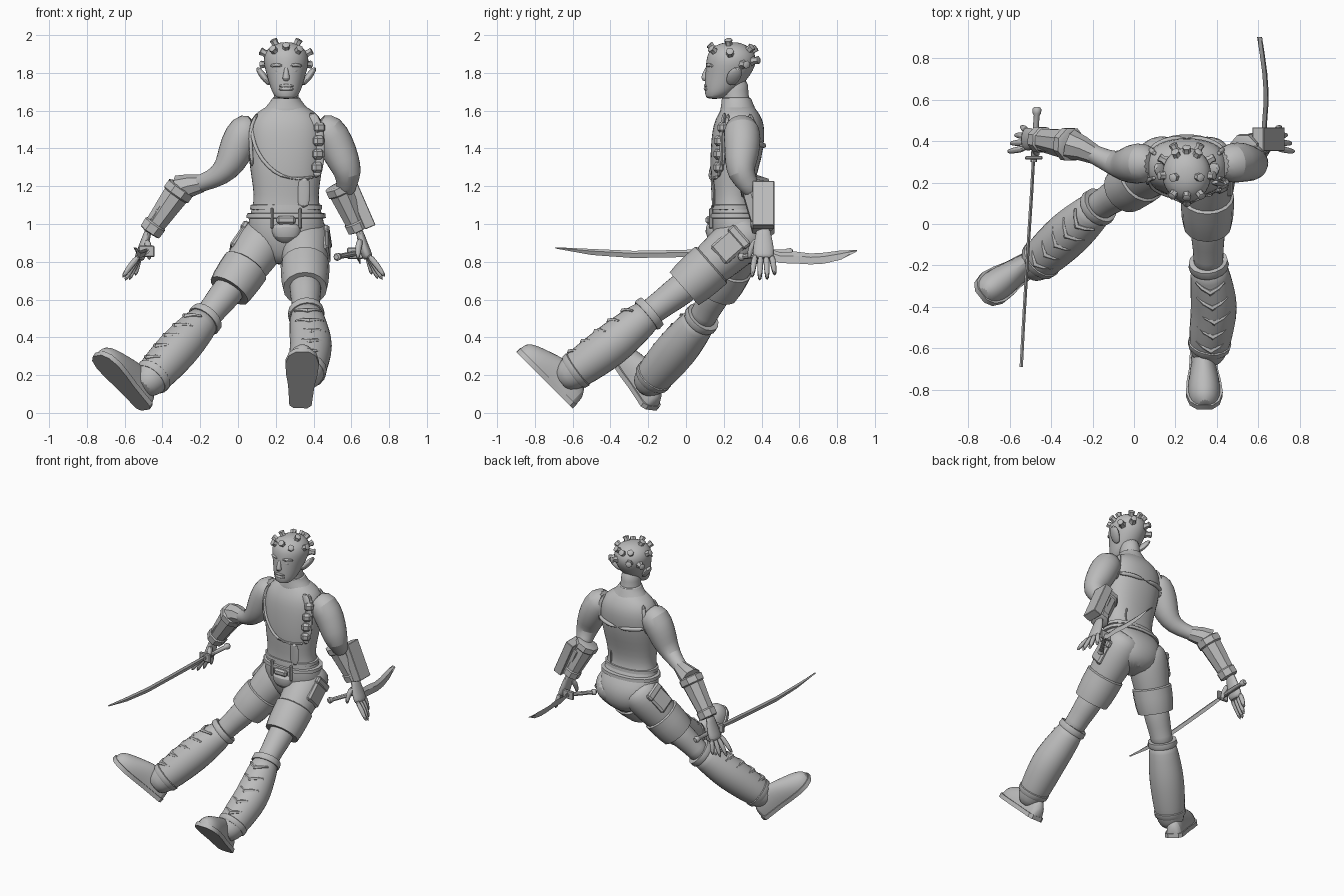
import bpy, bmesh, math
from math import sin, cos, pi
from mathutils import Vector as V, Matrix

cube = bpy.data.objects.get("Cube")
if cube:
    bpy.data.objects.remove(cube, do_unlink=True)

grey = bpy.data.materials.new("plain grey")
grey.use_nodes = True
grey.diffuse_color = (0.5, 0.5, 0.5, 1)
grey.node_tree.nodes["Principled BSDF"].inputs["Base Color"].default_value = (0.5, 0.5, 0.5, 1)


def finish(name, bm, sub=0, angle=40):
    bmesh.ops.recalc_face_normals(bm, faces=bm.faces)
    me = bpy.data.meshes.new(name)
    bm.to_mesh(me)
    bm.free()
    me.polygons.foreach_set("use_smooth", [True] * len(me.polygons))
    me.set_sharp_from_angle(angle=math.radians(angle))
    me.materials.append(grey)
    ob = bpy.data.objects.new(name, me)
    bpy.context.scene.collection.objects.link(ob)
    if sub:
        ob.modifiers.new("smooth", 'SUBSURF').levels = sub
        ob.modifiers["smooth"].render_levels = sub
    return ob


def skin(name, rings, sub=0, angle=40):
    """Join matching rings of points into a capped surface."""
    bm = bmesh.new()
    vs = [[bm.verts.new(p) for p in r] for r in rings]
    n = len(vs[0])
    for a, b in zip(vs, vs[1:]):
        for i in range(n):
            bm.faces.new((a[i], a[(i + 1) % n], b[(i + 1) % n], b[i]))
    bm.faces.new(vs[0])
    bm.faces.new(vs[-1])
    return finish(name, bm, sub, angle)


def limb(name, path, ref=(0, 1, 0), n=14, sub=1, squash=1.0, turn=0.0):
    """Tube through (x, y, z, radius); squash thins it across ref."""
    pts = [V(p[:3]) for p in path]
    rings = []
    for i, p in enumerate(path):
        t = (pts[min(i + 1, len(pts) - 1)] - pts[max(i - 1, 0)]).normalized()
        a = (V(ref) - t * V(ref).dot(t)).normalized()
        b = t.cross(a)
        rings.append([pts[i] + p[3] * (a * cos(k) + b * sin(k) * squash)
                      for k in (2 * pi * j / n + turn for j in range(n))])
    return skin(name, rings, sub)


def stack(name, rows, cx, power=1.0, n=20, sub=1):
    """Horizontal rounded rings from (z, centre y, half width, half depth)."""
    def f(v):
        return math.copysign(abs(v) ** power, v)
    return skin(name, [[(cx + rx * f(cos(2 * pi * j / n)), cy + ry * f(sin(2 * pi * j / n)), z)
                        for j in range(n)] for z, cy, rx, ry in rows], sub)


def box(name, centre, size, axis=(0, 0, 1), ref=(0, 1, 0), bevel=0.006):
    """Box whose z runs along axis and whose y leans to ref."""
    c = V(axis).normalized()
    b = (V(ref) - c * V(ref).dot(c)).normalized()
    rot = Matrix((b.cross(c), b, c)).transposed().to_4x4()
    bm = bmesh.new()
    bmesh.ops.create_cube(bm, size=1, matrix=Matrix.Translation(centre) @ rot @ Matrix.Diagonal((*size, 1)))
    bmesh.ops.bevel(bm, geom=bm.edges[:], offset=bevel, segments=1, affect='EDGES')
    return finish(name, bm, 0, 30)


MID = 0.255
# Torso and pelvis
TORSO = [(.78, .29, .07, .075), (.83, .295, .15, .125), (.9, .292, .198, .148), (.97, .282, .207, .15), (1.03, .265, .2, .133),
         (1.08, .25, .182, .111), (1.15, .245, .17, .106), (1.25, .25, .187, .122),
         (1.35, .265, .2, .138), (1.45, .275, .21, .143), (1.53, .28, .2, .136),
         (1.58, .28, .172, .112), (1.61, .278, .125, .092), (1.64, .27, .075, .07)]
stack("torso", TORSO, MID, .88)


def on_torso(x, z, side=-1, out=.004):
    """Point on the front (-1) or back (1) of the torso."""
    for a, b in zip(TORSO, TORSO[1:]):
        if a[0] <= z <= b[0]:
            k = (z - a[0]) / (b[0] - a[0])
            cy, rx, ry = (a[i] + (b[i] - a[i]) * k for i in (1, 2, 3))
            u = min(abs(x - MID) / rx, .995)
            return V((x, cy + side * (ry * (1 - u ** 2.27) ** .44 + out), z))


def trim(name, pts, r=.011, side=-1, squash=1.0):
    limb(name, [(*on_torso(x, z, side), r) for x, z in pts], ref=(1, 0, 0), n=8, squash=squash)


# Neck and collar
stack("neck", [(1.57, .28, .1, .08), (1.62, .275, .08, .075), (1.66, .265, .067, .071), (1.7, .26, .064, .07), (1.78, .255, .062, .075)], MID)
stack("collar", [(1.575, .278, .145, .1), (1.59, .278, .14, .1), (1.645, .27, .084, .083), (1.668, .267, .076, .079), (1.67, .265, .068, .07)], MID)

# Vest seams, sash and shoulder strap
trim("sash", [(.07, 1.55), (.075, 1.46), (.1, 1.38), (.16, 1.3), (.23, 1.25), (.32, 1.235), (.41, 1.25)])
trim("shoulder_strap", [(.38, 1.59), (.42, 1.53), (.435, 1.43), (.43, 1.33), (.41, 1.24)], .03, squash=.4)
trim("hanging_strap", [(.35, 1.25), (.35, 1.17), (.345, 1.08)], .036, squash=.3)
for i in range(4):
    p = on_torso(.43 - .004 * i, 1.51 - .07 * i, -1, .006)
    box("strap_pouch", p, (.06, .045, .055), ref=(-.5, 1, 0), bevel=.014)
for m in (-1, 1):
    trim("front_armhole", [(MID + m * x, z) for x, z in ((.15, 1.585), (.185, 1.53), (.19, 1.45), (.185, 1.38), (.18, 1.3))])
    trim("back_armhole", [(MID + m * x, z) for x, z in ((.15, 1.585), (.175, 1.53), (.18, 1.45), (.185, 1.38))], .014, 1)
trim("back_yoke", [(MID + .045 * i, 1.41 + .004 * abs(i)) for i in range(-4, 5)], .015, 1)
trim("back_seam", [(MID + .1, z) for z in (1.2, 1.15, 1.1)], .007, 1)

# Belts, buckle and loops
for z, cy, rx, ry in ((1.09, .25, .182, .109), (1.045, .262, .201, .13)):
    stack("belt", [(z - .016, cy, rx - .004, ry - .004), (z - .012, cy, rx + .009, ry + .009),
                   (z + .01, cy, rx + .007, ry + .007), (z + .014, cy, rx - .006, ry - .006)], MID, .88, sub=0)
box("buckle", (MID, .122, 1.02), (.1, .035, .045), bevel=.012)
for x in (.18, .33):
    box("belt_loop", on_torso(x, 1.03, -1, .006), (.018, .022, .11))
limb("belt_pouch", [(MID, .16, 1.0, .06), (MID, .145, .98, .082), (MID, .15, .94, .078), (MID, .17, .9, .04)],
     ref=(1, 0, 0), squash=.6)

# Head
stack("head", [(1.662, .15, .035, .03), (1.672, .158, .058, .055), (1.7, .18, .076, .082), (1.74, .2, .09, .102),
               (1.79, .222, .104, .122), (1.84, .237, .119, .133), (1.88, .24, .121, .133), (1.92, .24, .107, .118),
               (1.95, .24, .07, .078), (1.963, .24, .025, .03)], MID)
limb("nose", [(MID, .115, 1.835, .01), (MID, .102, 1.80, .013), (MID, .096, 1.775, .022), (MID, .11, 1.76, .018)],
     ref=(1, 0, 0), n=10)
for z, r in ((1.733, .011), (1.716, .012)):
    limb("lip", [(MID + x, .103 + 5 * x * x, z - 2 * x * x, r * (1 - 12 * abs(x))) for x in (-.04, -.02, 0, .02, .04)],
         ref=(0, 0, 1), n=8)
for m in (-1, 1):
    limb("brow", [(MID + m * x, y, z, .011) for x, y, z in ((.015, .113, 1.835), (.05, .117, 1.845), (.085, .145, 1.835))], n=8)
    limb("eyelid", [(MID + m * x, y, 1.812, r) for x, y, r in ((.022, .118, .005), (.045, .12, .012), (.072, .144, .005))], n=8)
    limb("ear", [(MID + m * x, y, z, r) for x, y, z, r in ((.085, .235, 1.735, .02), (.108, .245, 1.765, .036),
         (.132, .262, 1.798, .04), (.155, .28, 1.828, .018))], ref=(0, 1, 0), squash=.5)


def spike(d):
    d = V(d).normalized()
    p = V((MID, .24, 1.85)) + V((d.x * .12, d.y * .131, d.z * .108))
    q = [p + d * k for k in (-.012, .012, .032, .036)]
    limb("head_spike", [(*v, r) for v, r in zip(q, (.028, .018, .022, .014))], ref=(.3, 1, .2), n=6, sub=0)


# Studs over the scalp
for m in (-1, 1):
    for d in ((.45, -.1, .9), (.95, -.05, .5), (.45, .8, .75), (.95, .55, -.05), (.5, 1, .15), (.55, -.75, .65)):
        spike((m * d[0], d[1], d[2]))
for d in ((0, -.75, .75), (0, .75, .55)):
    spike(d)

# Arms
limb("right_arm", [(.1, .29, 1.53, .07), (.04, .295, 1.5, .103), (-.005, .29, 1.41, .098), (-.04, .285, 1.32, .083),
                   (-.095, .29, 1.255, .06), (-.18, .33, 1.22, .046), (-.28, .38, 1.19, .048)])
limb("left_arm", [(.41, .29, 1.53, .07), (.475, .295, 1.5, .103), (.525, .3, 1.41, .098), (.56, .29, 1.33, .088),
                  (.585, .29, 1.265, .075), (.575, .33, 1.21, .055), (.57, .36, 1.16, .05)])

# Gauntlets
RT, RB = V((-.31, .385, 1.18)), V((-.465, .41, .96))
LT, LB = V((.535, .36, 1.19)), V((.635, .405, .97))
for side, a, b, k in (("right", RT, RB, .95), ("left", LT, LB, .88)):
    path = [(*a.lerp(b, u), r * k) for u, r in ((-.08, .07), (-.05, .088), (.1, .088), (.13, .078), (.8, .062), (.83, .07), (1, .068), (1.02, .055))]
    limb(side + "_gauntlet", path, n=8, sub=0, turn=pi / 8)
for u in (.2, .45, .7):
    box("gauntlet_plate", RT.lerp(RB, u) + V((-.06, 0, -.04)) * (1.1 - .3 * u), (.03, .09, .06), RB - RT)
limb("elbow_guard", [(-.19, .335, 1.215, .047), (-.25, .365, 1.205, .06), (-.31, .385, 1.185, .075)], n=8, sub=0)
box("forearm_box", (.65, .41, 1.1), (.06, .115, .255), (-.1, 0, .23), bevel=.003)
box("forearm_box_mount", (.62, .4, 1.09), (.06, .08, .17), (-.1, 0, .23))


def hand(side, wrist, m):
    """Open hand hanging from the wrist, leaning outward by m."""
    w = V(wrist)
    def at(x, y, z):
        return w + V((m * x, y, z))
    limb(side + "_palm", [(*at(-.005, 0, .04), .038), (*at(.01, 0, 0), .042), (*at(.025, 0, -.06), .057),
                          (*at(.045, 0, -.11), .058), (*at(.05, 0, -.125), .047)], squash=.5)
    for i, s in enumerate((.88, 1, .97, .8)):
        y = -.042 + .028 * i
        bend = .022 * (i - 1.5)
        limb(side + "_finger", [(*at(.045, y, -.1), .017), (*at(.05 + .03 * s - bend * .5, y * 1.25, -.1 - .06 * s), .018),
             (*at(.05 + .065 * s - bend, y * 1.45, -.1 - .14 * s), .011)], n=8)
    limb(side + "_thumb", [(*at(.01, -.03, -.02), .02), (*at(-.005, -.065, -.06), .02),
                           (*at(-.005, -.08, -.13), .011)], n=8)


hand("right", (-.475, .41, .935), -1)
hand("left", (.64, .41, .94), 1)


def sword(side, blade, grip, guard, thick, lean):
    """Blade stations are (x, y, low z, high z); lean tips the edge sideways."""
    skin(side + "_blade", [[(x - thick, y, .35 * a + .65 * b), (x - lean, y, a), (x + thick, y, .35 * a + .65 * b), (x + lean, y, b)]
                           for x, y, a, b in blade], angle=20)
    limb(side + "_grip", [(*V(grip[0]).lerp(V(grip[1]), u), r) for u, r in
         ((0, .014), (.04, .022), (.12, .02), (.15, .014), (.95, .015), (1, .016))], ref=(0, 0, 1), n=8, sub=0)
    box(side + "_guard", guard, (.085, .018, .06), bevel=.005)


sword("right", [(-.485, .33, .84, .87), (-.495, .15, .828, .868), (-.508, -.05, .824, .862), (-.522, -.28, .82, .858),
                (-.535, -.5, .836, .868), (-.545, -.69, .87, .877)], ((-.468, .565, .85), (-.485, .3, .855)), (-.484, .32, .855), .008, 0)
sword("left", [(.628, .44, .815, .87), (.632, .5, .793, .85), (.638, .58, .791, .854), (.637, .66, .786, .844),
               (.632, .73, .79, .848), (.62, .82, .811, .86), (.607, .905, .855, .862)], ((.52, .28, .825), (.625, .46, .845)), (.62, .45, .845), .007, -.012)

# Legs: thigh, shorts cuff, shin and boot, listed from hip to ankle
LEGS = {
    "left": ((.355, .3, .93), (.355, .05, .71), (.36, -.19, .53), (.39, -.4, .355), (.36, -.615, .2),
             (.33, -.6, .025), (.343, -.905, .33)),
    "right": ((.14, .3, .92), (-.01, .19, .7), (-.17, .085, .5), (-.32, -.05, .335), (-.475, -.195, .165),
              (-.49, -.185, .015), (-.735, -.345, .29)),
}
FOOT = [(0, .03, .05), (.02, .053, .1), (.09, .058, .15), (.17, .064, .155), (.25, .077, .13),
        (.33, .083, .102), (.39, .066, .078), (.42, .03, .045)]

for side, pts in LEGS.items():
    hip, knee, top, mid, ankle, heel, toe = map(V, pts)
    ref = (1, 0, 0) if side == "left" else (1, -1, 0)
    out = 1 if side == "left" else -1
    limb(side + "_thigh", [(*hip.lerp(knee, u), r) for u, r in ((-.3, .09), (-.15, .125), (.05, .136), (.4, .13), (.75, .117), (1.05, .1), (1.15, .08))], ref)
    limb(side + "_shorts_cuff", [(*hip.lerp(knee, u), r) for u, r in
         ((.64, .115), (.67, .129), (.88, .128), (1.08, .124), (1.24, .116), (1.24, .08))], ref, n=16, sub=0)
    limb(side + "_knee", [(*knee.lerp(top, u), r) for u, r in ((-.1, .08), (.3, .088), (.6, .08), (.85, .073), (1.1, .078))], ref)
    limb(side + "_boot_shaft", [(*top.lerp(mid, u), r) for u, r in ((-.02, .085), (.2, .096), (.6, .11))] +
         [(*mid, .117)] + [(*mid.lerp(ankle, u), r) for u, r in ((.45, .112), (.85, .102), (1.05, .087), (1.25, .06))], ref)
    limb(side + "_boot_cuff", [(*top.lerp(mid, u), r) for u, r in ((-.05, .085), (-.05, .094), (.06, .098), (.1, .093))], ref, n=16, sub=0)
    # Chevron guards down the shin
    d = (ankle - top).normalized()
    f = (V((0, 0, 1)) - d * d.z).normalized()
    s = d.cross(f)
    for i in range(5):
        u = .14 + .165 * i
        c = top.lerp(mid, u * 2) if u < .5 else mid.lerp(ankle, u * 2 - 1)
        limb(side + "_shin_guard", [(*(c + (f * cos(k) + s * sin(k)) * (.09 + .015 * sin(pi * u)) + d * (.03 - .05 * abs(k))), .017 - .013 * abs(k))
             for k in (-.8, -.4, 0, .4, .8)], tuple(f), n=6, sub=0)
    limb(side + "_ankle_band", [(*mid.lerp(ankle, u), r) for u, r in ((.78, .098), (.8, .105), (.9, .102), (.93, .095))], ref, n=16, sub=0)
    # Foot and sole in the frame of the sole
    fy = (toe - heel).normalized()
    fx = fy.cross(-d).normalized()
    fz = fx.cross(fy)
    skin(side + "_foot", [[heel + fy * y + fx * w * cos(k) + fz * (max(h * sin(k), 0) + .015)
         for k in (2 * pi * j / 16 for j in range(16))] for y, w, h in FOOT], 1)
    edge = [(w + .006, y) for y, w, h in FOOT] + [(-w - .006, y) for y, w, h in reversed(FOOT)]
    skin(side + "_sole", [[heel + fy * y + fx * x + fz * z for x, y in edge] for z in (0, .028)])
    # Side pocket with flap, lying close to the shorts
    a = knee - hip
    o = (V((out, 0, .15)) - a * V((out, 0, .15)).dot(a) / a.length_squared).normalized()
    box(side + "_pocket", hip.lerp(knee, .25) + o * .112, (.13, .035, .16), a, o, .012)
    box(side + "_pocket_flap", hip.lerp(knee, .04) + o * .118, (.14, .035, .05), a, o, .01)
